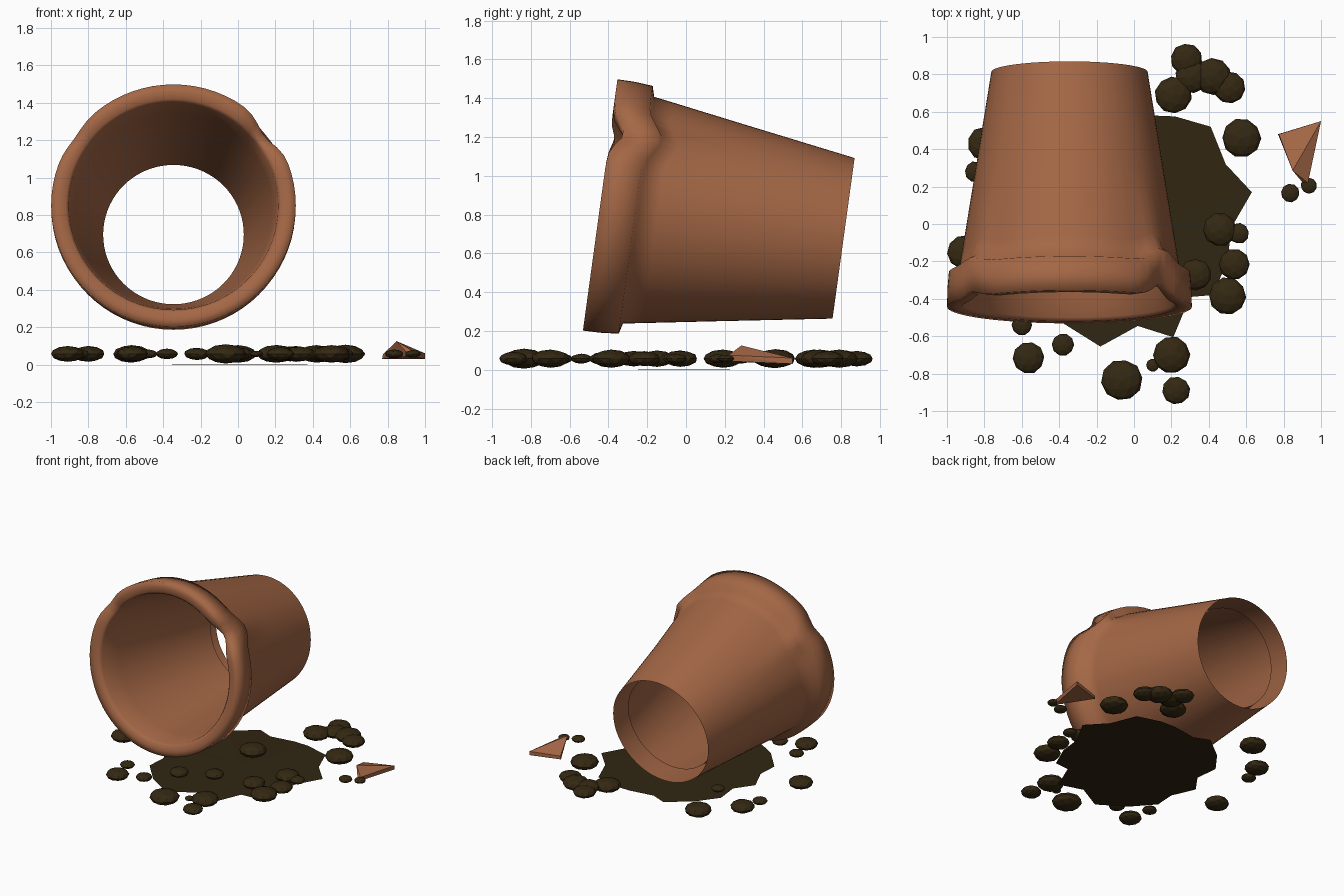
import bpy, bmesh, math, random
from mathutils import Vector

if "Cube" in bpy.data.objects:
    bpy.data.objects.remove(bpy.data.objects["Cube"])

random.seed(4)


def material(name, rgb):
    m = bpy.data.materials.new(name)
    m.diffuse_color = (*rgb, 1)
    m.use_nodes = True
    m.node_tree.nodes["Principled BSDF"].inputs["Base Color"].default_value = m.diffuse_color
    return m


clay = material("terracotta", (0.37, 0.135, 0.06))
earth = material("dark_soil", (0.030, 0.019, 0.006))
clod_mat = material("soil_clod", (0.034, 0.021, 0.006))


def finish(bm, name, mat, smooth=False):
    bmesh.ops.recalc_face_normals(bm, faces=bm.faces)
    me = bpy.data.meshes.new(name)
    bm.to_mesh(me)
    bm.free()
    me.materials.append(mat)
    for p in me.polygons:
        p.use_smooth = smooth
    ob = bpy.data.objects.new(name, me)
    bpy.context.collection.objects.link(ob)
    return ob


# tipped pot: (distance along axis, radius) profile, open at both ends
profile = [(1.14, 0.376), (0.6, 0.465), (0.2, 0.53), (0.02, 0.56), (0.0, 0.575),
           (0.0, 0.615), (0.0, 0.654), (0.09, 0.653), (0.185, 0.645), (0.2, 0.59),
           (0.3, 0.574), (0.7, 0.509), (1.267, 0.418)]
centre = Vector((-0.345, -0.4425, 0.85))
axis = Vector((0, 0.9906, -0.136))
up = Vector((0, 0.136, 0.9906))
right = Vector((1, 0, 0))
N = 72
chips = [(38, 9, 0.07, 0.035), (145, 8, 0.03, 0.01)]  # angle, width, back, in

bm = bmesh.new()
rings = []
for i in range(N):
    deg = 360 * i / N
    a = math.radians(deg)
    ring = []
    for k, (t, r) in enumerate(profile):
        for mid, width, back, inward in chips:
            g = math.exp(-((deg - mid) / width) ** 2)
            if 3 <= k <= 10:
                t += back * g * (1 if k < 10 else 0.8)
            if 5 <= k <= 7:
                r -= inward * g
            elif k == 9:
                r += 0.02 * g
        ring.append(bm.verts.new(centre + axis * t + (right * math.cos(a) + up * math.sin(a)) * r))
    rings.append(ring)
for i in range(N):
    p, q = rings[i], rings[(i + 1) % N]
    for k in range(len(profile) - 1):
        bm.faces.new((p[k], p[k + 1], q[k + 1], q[k]))
finish(bm, "tipped_pot", clay, True)

# ragged patch of spilled soil
outline = [(0.63, 0.17), (0.49, 0.32), (0.41, 0.52), (0.22, 0.575), (0.1, 0.58),
           (-0.1, 0.55), (-0.22, 0.6), (-0.4, 0.46), (-0.52, 0.3), (-0.5, 0.12),
           (-0.6, -0.02), (-0.52, -0.2), (-0.53, -0.36), (-0.38, -0.53),
           (-0.18, -0.655), (0.02, -0.545), (0.21, -0.605), (0.3, -0.39),
           (0.42, -0.38), (0.5, -0.2), (0.52, -0.02)]
bm = bmesh.new()
hub = bm.verts.new((0, 0, 0.004))
edge = [bm.verts.new((x, y, 0)) for x, y in outline]
for i in range(len(edge)):
    bm.faces.new((hub, edge[i], edge[(i + 1) % len(edge)]))
finish(bm, "soil_patch", earth)

# scattered clods: x, y, radius
clods = [(0.28, 0.88, .085), (0.21, 0.69, .1), (0.42, 0.79, .1), (0.51, 0.73, .085),
         (0.31, 0.79, .09), (0.575, 0.46, .105), (0.46, -0.03, .09), (0.56, -0.05, .055),
         (0.535, -0.215, .083), (0.5, -0.385, .1), (0.33, -0.27, .085), (0.2, -0.7, .1),
         (0.1, -0.755, .035), (0.225, -0.89, .075), (-0.065, -0.835, .11),
         (-0.38, -0.645, .06), (-0.565, -0.715, .085), (-0.6, -0.54, .055),
         (-0.91, -0.15, .09), (-0.85, 0.28, .055), (-0.8, 0.43, .09),
         (0.835, 0.165, .05), (0.935, 0.205, .043), (-0.22, -0.43, .07),
         (0.01, -0.31, .07), (0.0, 0.19, .1), (-0.57, 0.66, .1), (-0.48, 0.28, .05)]
for n, (x, y, r) in enumerate(clods):
    bm = bmesh.new()
    bmesh.ops.create_icosphere(bm, subdivisions=2, radius=1)
    turn = random.uniform(0, math.pi)
    c, s = math.cos(turn), math.sin(turn)
    for v in bm.verts:
        k = r * random.uniform(0.97, 1.02)
        px, py, pz = v.co
        v.co = (x + k * (c * px - s * py), y + k * (s * px + c * py), 0.057 + 0.47 * r * pz)
    finish(bm, f"clod_{n + 1}", clod_mat)

# broken shard of clay
bm = bmesh.new()
for co in [(1, .55, .03), (1, .55, .06), (.77, .48, .03), (.775, .48, .055),
           (.92, .2, .045), (.93, .22, .075), (.848, .285, .125)]:
    bm.verts.new(co)
hull = bmesh.ops.convex_hull(bm, input=bm.verts)
finish(bm, "pot_shard", clay)
